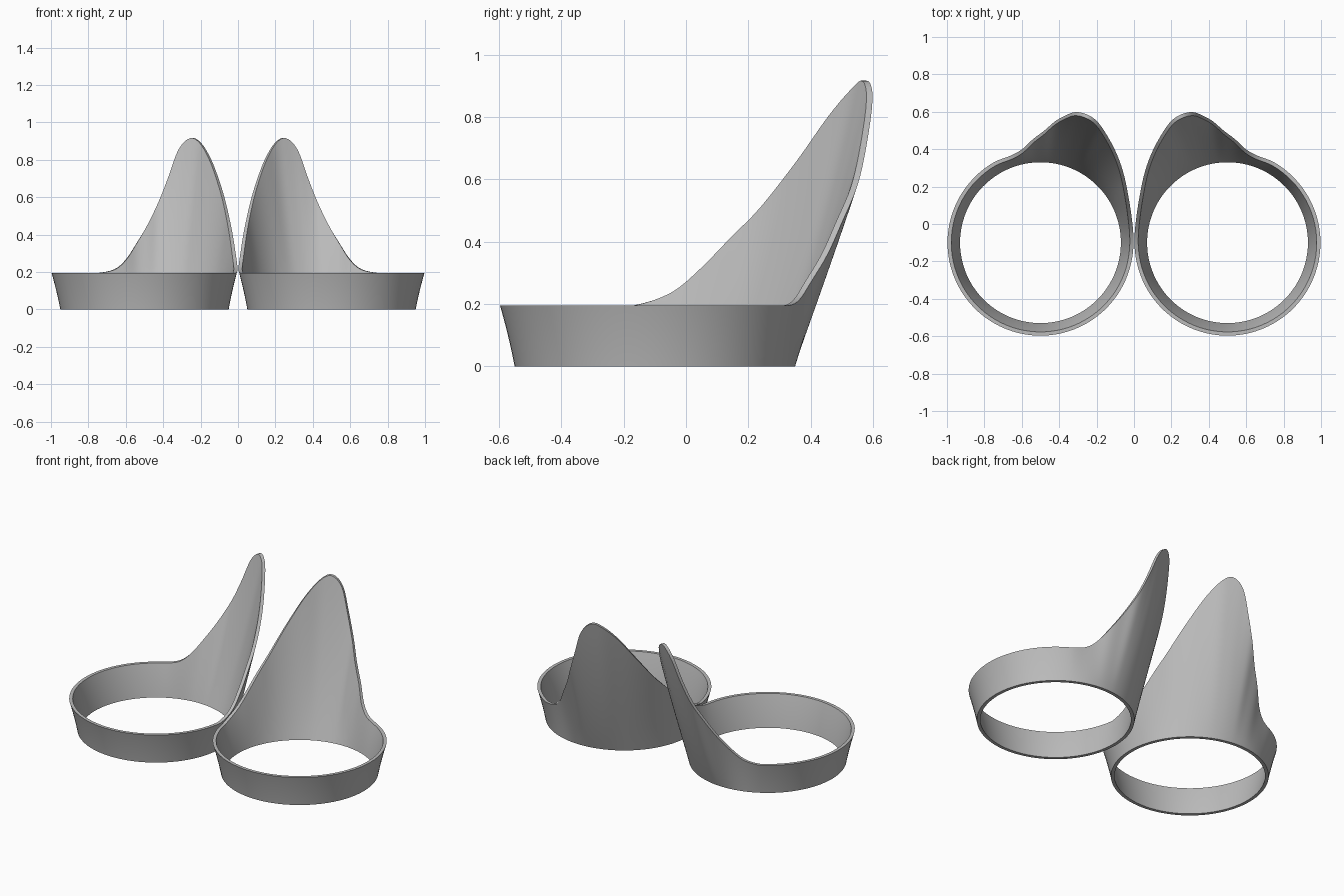
import bpy
import bmesh
from math import cos, sin, radians

cube = bpy.data.objects.get("Cube")
if cube:
    bpy.data.objects.remove(cube, do_unlink=True)

CENTRE_X, CENTRE_Y = 0.5, -0.1
BASE_RADIUS, RIM_RADIUS, RIM_HEIGHT, WALL = 0.45, 0.497, 0.195, 0.02
PEAK = 0.915
ROWS = 12

# Ear rim: angle in degrees, radius, height
EAR_RIM = [
    (60, 0.497, 0.195), (71, 0.492, 0.215), (79, 0.51, 0.27), (86, 0.556, 0.36),
    (92, 0.60, 0.46), (97, 0.655, 0.58), (101, 0.692, 0.71), (105, 0.723, 0.855),
    (110, 0.729, PEAK), (115, 0.716, 0.89), (122, 0.674, 0.80), (131, 0.624, 0.66),
    (142, 0.57, 0.51), (152, 0.532, 0.41), (163, 0.508, 0.31), (174, 0.499, 0.235),
    (188, 0.497, 0.195),
]


def spline(a, b, c, d, t):
    """Catmull-Rom value between b and c."""
    return b + 0.5 * t * (c - a + t * (2 * a - 5 * b + 4 * c - d + t * (3 * (b - c) + d - a)))


def rim_points():
    """Closed list of (angle, radius, height) around one ring."""
    keys = [(50, RIM_RADIUS, RIM_HEIGHT)] + EAR_RIM + [(198, RIM_RADIUS, RIM_HEIGHT)]
    points = []
    for i in range(1, len(keys) - 2):
        for step in range(4):
            points.append(tuple(spline(*values, step / 4) for values in zip(*keys[i - 1:i + 3])))
    start, end, count = 188, 420, 58
    for i in range(count):
        points.append((start + (end - start) * i / count, RIM_RADIUS, RIM_HEIGHT))
    return points


def wall_section(angle, rim_radius, height):
    """Closed section of the wall: up the outside, down the inside."""
    ear = max(0, (height - RIM_HEIGHT) / (PEAK - RIM_HEIGHT))
    bulge = -0.2 + 0.45 * ear
    section = []
    for inset, order in ((0, range(ROWS + 1)), (WALL, reversed(range(ROWS + 1)))):
        for row in order:
            t = row / ROWS
            blend = t + bulge * t * (1 - t)
            radius = BASE_RADIUS + (rim_radius - BASE_RADIUS) * blend - inset
            a = radians(angle)
            section.append((CENTRE_X + radius * cos(a), CENTRE_Y + radius * sin(a), height * t))
    return section


def build_ring(name, side, material):
    bm = bmesh.new()
    loops = [[bm.verts.new((side * x, y, z)) for x, y, z in wall_section(*p)] for p in rim_points()]
    for i, loop in enumerate(loops):
        following = loops[(i + 1) % len(loops)]
        for j in range(len(loop)):
            k = (j + 1) % len(loop)
            bm.faces.new((loop[j], following[j], following[k], loop[k]))
    bmesh.ops.recalc_face_normals(bm, faces=bm.faces)
    mesh = bpy.data.meshes.new(name)
    bm.to_mesh(mesh)
    bm.free()
    mesh.materials.append(material)
    obj = bpy.data.objects.new(name, mesh)
    bpy.context.collection.objects.link(obj)
    bpy.ops.object.select_all(action='DESELECT')
    obj.select_set(True)
    bpy.context.view_layer.objects.active = obj
    bpy.ops.object.shade_smooth_by_angle(angle=radians(35))


grey = bpy.data.materials.new("plain grey")
grey.use_nodes = True
colour = (0.5, 0.5, 0.5, 1)
grey.diffuse_color = colour
grey.node_tree.nodes["Principled BSDF"].inputs["Base Color"].default_value = colour

# Mirrored pair of flared rings, each with a pointed ear
build_ring("left_ear_ring", 1, grey)
build_ring("right_ear_ring", -1, grey)
